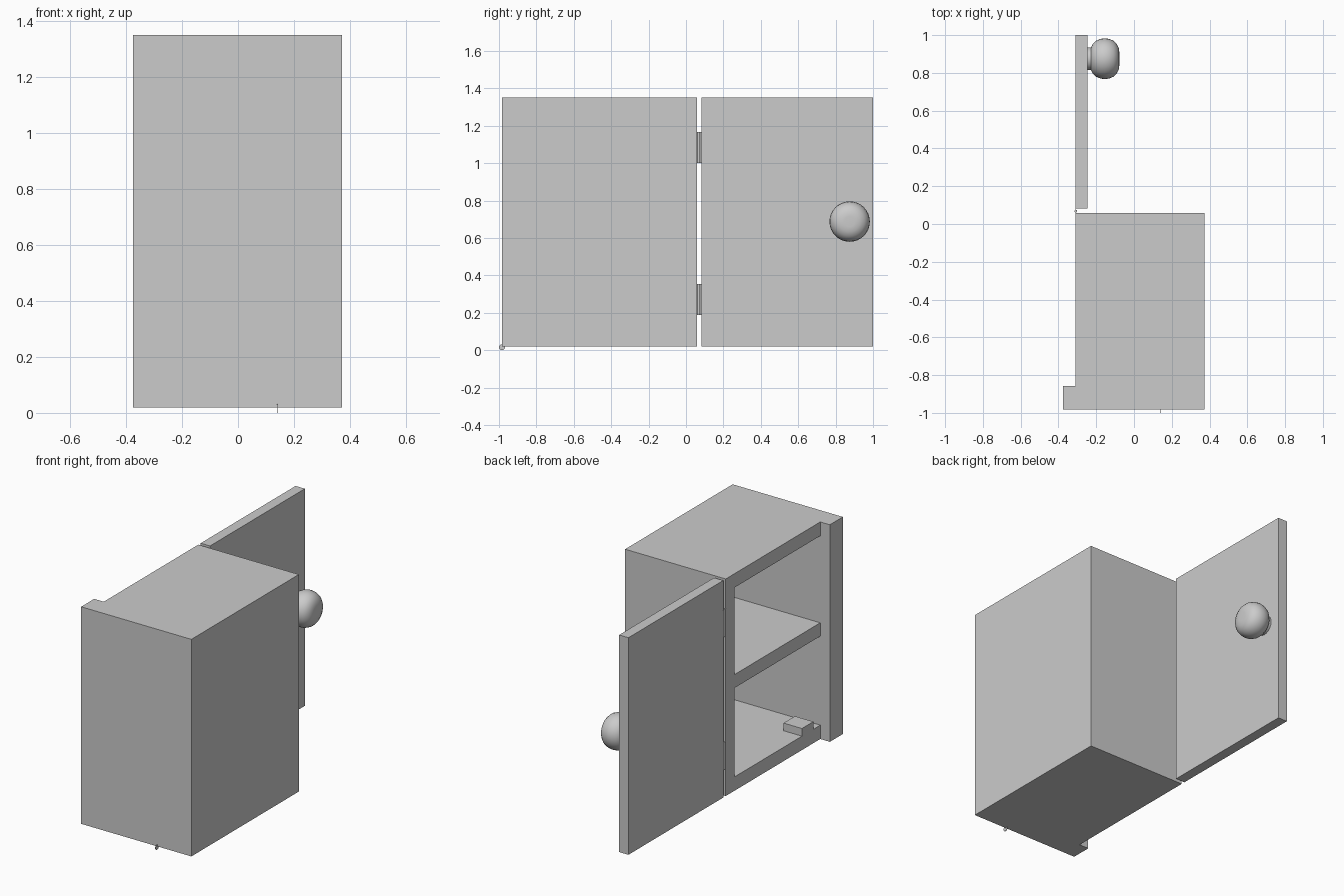
import bpy, bmesh, math
from mathutils import Matrix, Vector

if "Cube" in bpy.data.objects:
    bpy.data.objects.remove(bpy.data.objects["Cube"], do_unlink=True)

grey = bpy.data.materials.new("light grey")
grey.use_nodes = True
colour = (0.6, 0.6, 0.6, 1)
grey.diffuse_color = colour
grey.node_tree.nodes["Principled BSDF"].inputs["Base Color"].default_value = colour


def finish(name, bm):
    bmesh.ops.recalc_face_normals(bm, faces=bm.faces)
    mesh = bpy.data.meshes.new(name)
    bm.to_mesh(mesh)
    bm.free()
    mesh.materials.append(grey)
    obj = bpy.data.objects.new(name, mesh)
    bpy.context.collection.objects.link(obj)
    return obj


def box(name, low, high):
    low, high = Vector(low), Vector(high)
    bm = bmesh.new()
    bmesh.ops.create_cube(bm, size=1, matrix=Matrix.Translation((low + high) / 2)
                          @ Matrix.Diagonal((*(high - low), 1)))
    return finish(name, bm)


def cylinder(name, centre, radius, depth, axis="Z", sides=16):
    turn = Matrix.Rotation(math.pi / 2, 4, "Y") if axis == "X" else Matrix()
    bm = bmesh.new()
    bmesh.ops.create_cone(bm, cap_ends=True, segments=sides, radius1=radius, radius2=radius,
                          depth=depth, matrix=Matrix.Translation(centre) @ turn)
    return finish(name, bm)


def smooth(obj, angle):
    bpy.ops.object.select_all(action="DESELECT")
    obj.select_set(True)
    bpy.context.view_layer.objects.active = obj
    bpy.ops.object.shade_smooth_by_angle(angle=math.radians(angle))


BOTTOM, TOP, WALL = 0.02, 1.35, 0.085
OPEN_X, REAR_X = -0.31, 0.372
FRONT_Y, BACK_Y, POST_Y = -0.983, 0.058, -0.857

# Cabinet body: an L-shaped plan with the door stop post at the front
plan = [(REAR_X, FRONT_Y), (REAR_X, BACK_Y), (OPEN_X, BACK_Y),
        (OPEN_X, POST_Y), (-0.375, POST_Y), (-0.375, FRONT_Y)]
bm = bmesh.new()
face = bm.faces.new([bm.verts.new((x, y, BOTTOM)) for x, y in plan])
top = bmesh.ops.extrude_face_region(bm, geom=[face])
bmesh.ops.translate(bm, vec=(0, 0, TOP - BOTTOM),
                    verts=[v for v in top["geom"] if isinstance(v, bmesh.types.BMVert)])
body = finish("cabinet_body", bm)

# Two compartments, leaving the shelf between them
for low, high in ((BOTTOM + WALL, 0.65), (0.732, TOP - WALL)):
    cutter = box("compartment_cutter", (-0.6, POST_Y, low),
                 (REAR_X - WALL, BACK_Y - WALL, high))
    cutter.hide_render = True
    cut = body.modifiers.new("compartment", "BOOLEAN")
    cut.operation, cut.solver, cut.object = "DIFFERENCE", "EXACT", cutter
    bpy.context.view_layer.objects.active = body
    bpy.ops.object.modifier_apply(modifier=cut.name)
    bpy.data.objects.remove(cutter, do_unlink=True)

# Catch block on the floor, and the small disc under the front edge
floor = BOTTOM + WALL
box("door_catch", (OPEN_X, -0.79, floor), (-0.185, -0.68, floor + 0.047))
cylinder("edge_disc", (0.14, -0.984, 0.016), 0.016, 0.003, "X")

# Open door
box("door", (OPEN_X, 0.082, BOTTOM), (-0.247, 1.0, TOP))

# Hinges: a thin leaf with a pin
for name, z in (("lower", 0.272), ("upper", 1.085)):
    box(name + "_hinge_leaf", (-0.311, 0.056, z - 0.083), (-0.308, 0.084, z + 0.083))
    smooth(cylinder(name + "_hinge_pin", (-0.308, 0.068, z), 0.007, 0.166), 40)

# Round knob, turned from a profile of radius and distance from the door
profile = [(0, 0), (0.06, 0), (0.06, 0.02), (0.078, 0.028), (0.095, 0.046), (0.105, 0.07),
           (0.108, 0.092), (0.105, 0.115), (0.095, 0.139), (0.078, 0.156), (0.055, 0.167),
           (0.028, 0.17), (0, 0.169)]
bm = bmesh.new()
verts = [bm.verts.new((-0.247 + d, 0.875, 0.688 + r)) for r, d in profile]
edges = [bm.edges.new(pair) for pair in zip(verts, verts[1:])]
bmesh.ops.spin(bm, geom=verts + edges, cent=(0, 0.875, 0.688), axis=(1, 0, 0),
               angle=math.tau, steps=32)
bmesh.ops.remove_doubles(bm, verts=bm.verts, dist=0.0005)
smooth(finish("door_knob", bm), 50)
